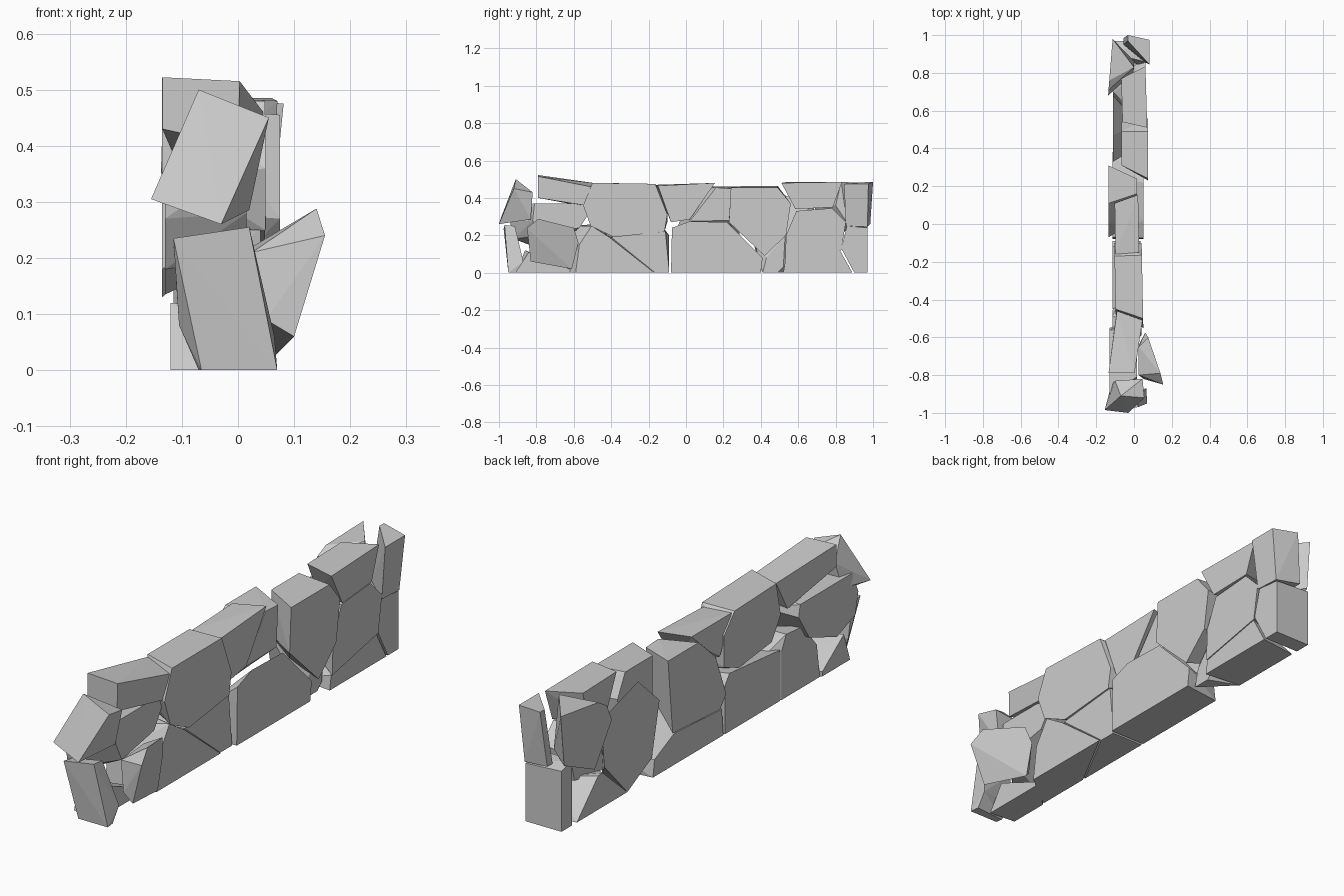
import bpy, bmesh, math


def hull(name, pts):
    """Convex flat-faced stone around a few corner points."""
    bm = bmesh.new()
    for p in pts:
        bm.verts.new(p)
    res = bmesh.ops.convex_hull(bm, input=bm.verts[:])
    junk = [g for g in res["geom_interior"] + res["geom_unused"]
            if isinstance(g, bmesh.types.BMVert)]
    if junk:
        bmesh.ops.delete(bm, geom=list(set(junk)), context='VERTS')
    bmesh.ops.dissolve_limit(bm, angle_limit=math.radians(3),
                             verts=bm.verts[:], edges=bm.edges[:])
    bmesh.ops.recalc_face_normals(bm, faces=bm.faces[:])
    me = bpy.data.meshes.new(name)
    bm.to_mesh(me)
    bm.free()
    ob = bpy.data.objects.new(name, me)
    bpy.context.collection.objects.link(ob)


def stone(name, x0, x1, right, back=None, ky=0.0, kz=0.0):
    """Stone with a (y, z) outline on the right side (x1) and on the back (x0).
    ky / kz lean both sides along y and z."""
    back = back or right
    cy = sum(p[0] for p in right) / len(right)
    cz = sum(p[1] for p in right) / len(right)
    pts = [(x + ky * (y - cy) + kz * (z - cz), y, z)
           for x, poly in ((x0, back), (x1, right)) for y, z in poly]
    hull(name, pts)


# bottom course
stone("base_stone_1", -0.12, 0.0,
      [(-.91, 0), (-.84, .11), (-.72, .03), (-.60, .01), (-.60, 0)],
      [(-.90, 0), (-.86, .12), (-.72, .02), (-.72, 0)])
stone("base_stone_2", -0.115, 0.04,
      [(-.59, 0), (-.57, .15), (-.505, .25), (-.41, .19), (-.17, 0)],
      [(-.71, 0), (-.69, .14), (-.60, .25), (-.49, .26), (-.46, .2), (-.46, 0)])
stone("base_stone_3", -0.115, 0.035,
      [(-.40, .19), (-.11, .22), (-.09, .01), (-.09, 0), (-.165, 0)],
      [(-.45, 0), (-.45, .21), (-.12, .24), (-.09, .2), (-.09, 0)])
stone("base_stone_4", -0.115, 0.05,
      [(-.08, 0), (-.075, .24), (.02, .275), (.22, .27), (.41, .08), (.40, 0)],
      [(-.08, 0), (-.07, .11), (.24, .13), (.37, .07), (.38, 0)])
stone("base_stone_5", -0.11, 0.055,
      [(.52, 0), (.53, .06), (.82, .125), (.89, 0)],
      [(.54, 0), (.70, .14), (.73, .14), (.87, 0)])
stone("base_stone_6", -0.11, 0.055,
      [(.83, .13), (.86, .25), (.97, .24), (.97, 0), (.90, 0)],
      [(.90, 0), (.90, .27), (.97, .25), (.97, 0)])

# middle course
stone("middle_stone_1", -0.13, 0.015,
      [(-.82, .28), (-.81, .37), (-.56, .37), (-.51, .33), (-.57, .24), (-.78, .2)],
      [(-.56, .36), (-.90, .36), (-.94, .27), (-.92, .18), (-.80, .135),
       (-.62, .2), (-.55, .31)])
stone("middle_stone_2", -0.135, 0.015,
      [(.02, .275), (.16, .455), (.24, .45), (.23, .28)],
      [(.31, .46), (.11, .46), (.0, .36), (-.07, .18), (-.03, .13), (.28, .15)])
stone("middle_stone_3", -0.11, 0.02,
      [(.41, 0), (.43, .08), (.53, .2), (.52, .03), (.49, 0)],
      [(.54, 0), (.38, .08), (.33, .30), (.47, .43), (.68, .37), (.70, .25), (.69, .16)])
stone("middle_stone_4", -0.05, 0.06,
      [(.53, .06), (.535, .2), (.59, .33), (.78, .345), (.855, .27), (.83, .12)],
      [(.58, .1), (.6, .31), (.77, .33), (.83, .25), (.8, .13)])

# top course
hull("top_stone_1", [
    (-.135, -.79, .522), (.003, -.79, .515), (.045, -.51, .46), (-.09, -.46, .475),
    (-.135, -.79, .43), (.0, -.79, .40), (.035, -.54, .36), (-.1, -.52, .35)])
stone("top_stone_2", -0.10, 0.045,
      [(-.50, .48), (-.165, .475), (-.10, .31), (-.115, .22), (-.385, .19),
       (-.51, .25), (-.55, .36)],
      [(-.45, .48), (-.17, .475), (-.10, .40), (-.10, .27), (-.20, .23),
       (-.42, .25), (-.48, .34)], ky=-0.02)
stone("top_stone_3", -0.10, 0.025,
      [(-.15, .465), (.155, .48), (.02, .285), (-.08, .27)],
      [(-.16, .47), (.11, .475), (-.02, .36), (-.08, .32)], ky=-0.02)
stone("top_stone_4", -0.065, 0.075,
      [(.24, .455), (.49, .455), (.56, .37), (.535, .2), (.42, .09), (.23, .27)],
      [(.31, .465), (.49, .465), (.54, .37), (.52, .22), (.43, .13), (.31, .28)])
stone("top_stone_5", -0.065, 0.065,
      [(.51, .48), (.835, .485), (.785, .35), (.585, .34)],
      [(.54, .485), (.77, .485), (.74, .37), (.60, .36)], ky=-0.03)
stone("back_top_stone", -0.125, -0.0,
      [(.83, .485), (.84, .38), (.80, .36), (.86, .27)],
      [(.71, .43), (.68, .36), (.78, .19), (.96, .27), (.98, .48), (.76, .46)], ky=0.08)
stone("end_top_stone", -0.045, 0.07,
      [(.845, .475), (.975, .475), (.97, .245), (.855, .25)],
      [(.97, .485), (1.0, .485), (.985, .26), (.95, .26)], kz=0.1)

# loose stones at the broken front end
hull("loose_end_block", [
    (-.155, -.985, .305), (-.07, -.91, .50), (.055, -.92, .45), (-.03, -1.0, .26),
    (-.12, -.85, .315), (-.10, -.83, .42), (.045, -.82, .43), (.02, -.83, .285),
    (-.08, -.85, .285)])
hull("leaning_end_block", [
    (-.115, -.975, .235), (.02, -.97, .255), (.07, -.95, 0), (-.065, -.95, 0),
    (-.115, -.92, .225), (.02, -.915, .25), (.065, -.87, .06), (.065, -.91, 0),
    (-.07, -.92, 0), (-.105, -.91, .08)])
hull("fallen_stone", [
    (.14, -.79, .288), (.155, -.85, .24), (.10, -.83, .06), (.06, -.61, .02),
    (.06, -.575, .16), (.075, -.60, .24), (.025, -.65, .22), (.025, -.80, .21),
    (.05, -.82, .09), (.03, -.63, .05)])
